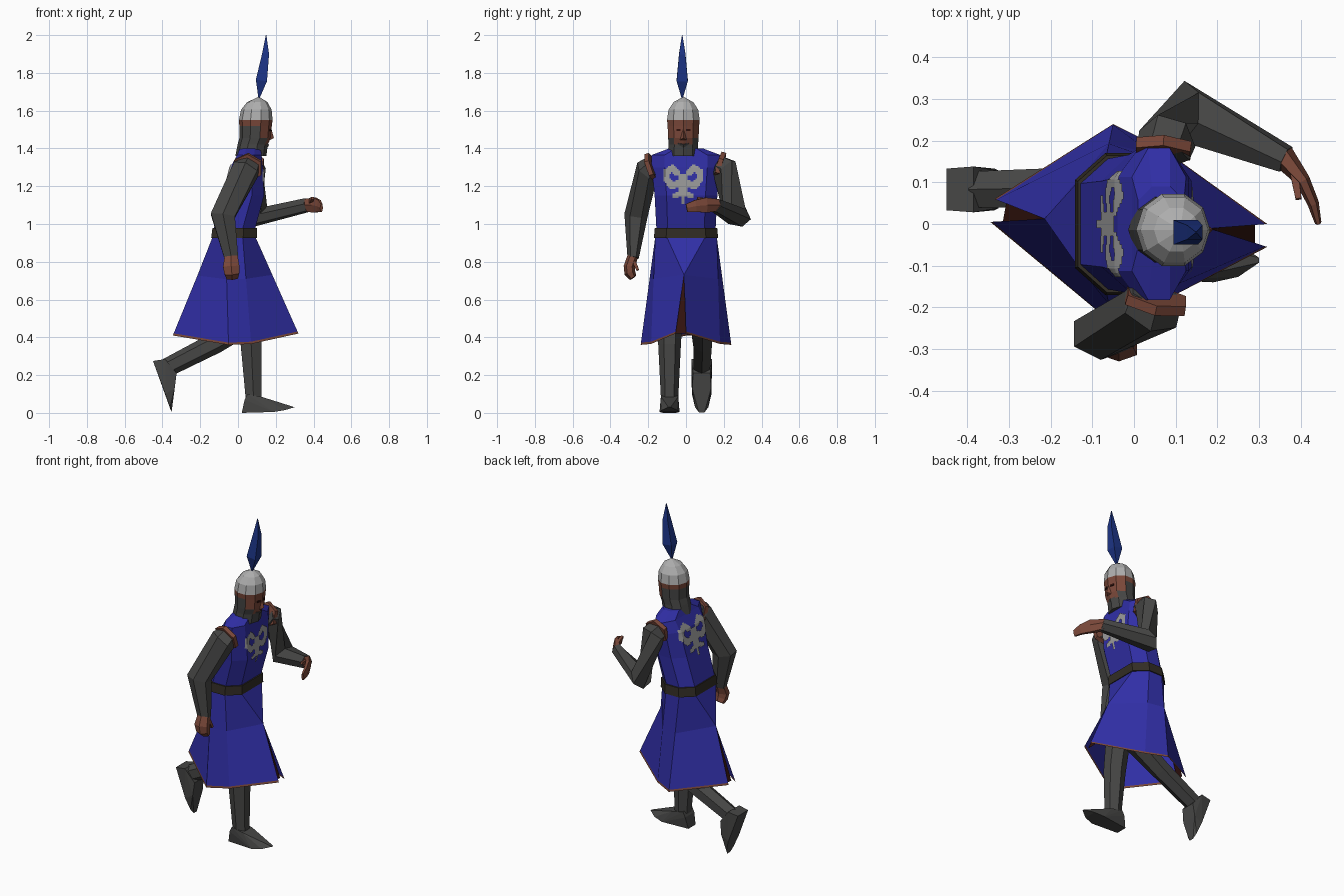
import bpy, bmesh, math
from mathutils import Vector as V
from mathutils.bvhtree import BVHTree

if "Cube" in bpy.data.objects:
    bpy.data.objects.remove(bpy.data.objects["Cube"])


def mat(name, r, g, b):
    m = bpy.data.materials.new(name)
    m.diffuse_color = (r, g, b, 1)
    m.use_nodes = True
    m.node_tree.nodes["Principled BSDF"].inputs["Base Color"].default_value = m.diffuse_color
    return m


BLUE = mat("blue cloth", .03, .028, .38)
GREY = mat("dark mail", .062, .062, .06)
SKIN = mat("brown skin and trim", .20, .066, .042)
STEEL = mat("steel", .42, .42, .42)
PLUME = mat("plume blue", .012, .035, .24)
BELT = mat("belt leather", .032, .026, .018)
DARK = mat("dark lining", .03, .006, .004)
EMBLEM = mat("emblem grey", .33, .33, .33)


def finish(name, bm, *mats):
    bmesh.ops.recalc_face_normals(bm, faces=bm.faces)
    me = bpy.data.meshes.new(name)
    bm.to_mesh(me)
    bm.free()
    for m in mats:
        me.materials.append(m)
    ob = bpy.data.objects.new(name, me)
    bpy.context.collection.objects.link(ob)
    return ob


def loft(name, rings, mats, pick=lambda r, s: 0, caps=True):
    """Skin closed rings; pick(ring, side) gives the material index, None leaves a gap."""
    bm = bmesh.new()
    vs = [[bm.verts.new(p) for p in ring] for ring in rings]
    n = len(rings[0])
    for r in range(len(rings) - 1):
        for s in range(n):
            k = pick(r, s)
            if k is not None:
                t = (s + 1) % n
                bm.faces.new((vs[r][s], vs[r][t], vs[r + 1][t], vs[r + 1][s])).material_index = k
    if caps:
        bm.faces.new(vs[0])
        bm.faces.new(vs[-1]).material_index = pick(len(rings) - 2, 0) or 0
    bmesh.ops.remove_doubles(bm, verts=bm.verts, dist=.0005)
    return finish(name, bm, *mats)


def tube(name, path, m, ref=(1, 0, 0), sides=6):
    """Path of (x, y, z, radius along ref, radius across)."""
    pts = [V(p[:3]) for p in path]
    rings = []
    for i, p in enumerate(path):
        d = V()
        if i:
            d += (pts[i] - pts[i - 1]).normalized()
        if i < len(pts) - 1:
            d += (pts[i + 1] - pts[i]).normalized()
        d.normalize()
        u = (V(ref) - d * d.dot(V(ref))).normalized()
        w = d.cross(u)
        rings.append([pts[i] + u * math.cos(a) * p[3] + w * math.sin(a) * p[4]
                      for a in [(k + .5) * math.tau / sides for k in range(sides)]])
    return loft(name, rings, [m])


def hull(name, pts, m):
    bm = bmesh.new()
    for p in pts:
        bm.verts.new(p)
    bmesh.ops.convex_hull(bm, input=bm.verts)
    return finish(name, bm, m)


def section(z, xb, xf, hw):
    a, d = .62 * hw, xf - xb
    half = [(xf, a), (xb + .7 * d, hw), (xb + .3 * d, hw), (xb, a)]
    return [V((xf, -a, z))] + [V((x, y, z)) for x, y in half] + \
           [V((x, -y, z)) for x, y in half[:0:-1]]


def blend(a, b, t):
    return [p.lerp(q, t) for p, q in zip(a, b)]


# Tunic body and belt
torso = loft("tunic_body", [section(*s) for s in (
    (.92, -.135, .092, .162), (.98, -.128, .092, .157), (1.15, -.078, .138, .166),
    (1.30, -.04, .132, .182), (1.365, -.005, .125, .182), (1.40, .01, .12, .09))], [BLUE])
loft("belt", [section(.925, -.142, .1, .17), section(.98, -.135, .1, .165)], [BELT])

# Flared skirt with a slit at front and back and a brown hem
top = section(.93, -.135, .093, .163)
low = [V(p) for p in ((.32, -.055, .42), (.32, 0, .42), (.07, .18, .365), (-.05, .24, .36),
                      (-.335, .06, .41), (-.345, .005, .41), (-.05, -.24, .36), (.07, -.185, .365))]
mid = blend(top, low, .39)
for i in (0, 4):
    mid[i] = mid[i + 1] = (mid[i] + mid[i + 1]) / 2
loft("skirt", [top, mid, blend(mid, low, .965), low], [BLUE, SKIN],
     lambda r, s: None if r and s in (0, 4) else int(r == 2), caps=False)
for i, nm, dx in ((0, "front_slit_lining", -.03), (4, "back_slit_lining", .03)):
    bm = bmesh.new()
    bm.faces.new([bm.verts.new(p) for p in (mid[i], low[i] + V((dx, 0, 0)), low[i + 1] + V((dx, 0, 0)))])
    finish(nm, bm, DARK)

# Heraldic bird plates, laid on chest and back as small cells
STROKES = [([(0, .03), (0, -.035)], .026), ([(0, -.03), (0, -.095)], .012),
           ([(0, -.045), (.045, -.06)], .013), ([(.0, .01), (.06, -.005), (.088, .03), (.088, .065)], .019),
           ([(.088, .06), (.06, .085), (.03, .062)], .017)]


def near(u, v):
    p = V((abs(u), v))
    for pts, r in STROKES:
        for a, b in zip(pts, pts[1:]):
            a, b = V(a), V(b)
            t = max(0, min(1, (p - a).dot(b - a) / (b - a).length_squared))
            if (p - a.lerp(b, t)).length < r:
                return True
    return False


bm = bmesh.new()
bm.from_mesh(torso.data)
tree = BVHTree.FromBMesh(bm)
bm.free()
for nm, side, yc, zc, wide in (("front_emblem", 1, -.015, 1.21, 1), ("back_emblem", -1, 0, 1.235, 1.22)):
    bm = bmesh.new()
    grid, c = {}, .008

    def corner(i, j):
        if (i, j) not in grid:
            o = V((side, yc + i * c * wide, zc + j * c))
            hit = tree.ray_cast(o, V((-side, 0, 0)))[0]
            grid[i, j] = bm.verts.new(hit + V((side * .006, 0, 0)))
        return grid[i, j]
    for i in range(-14, 14):
        for j in range(-14, 14):
            if near((i + .5) * c, (j + .5) * c):
                bm.faces.new([corner(i, j), corner(i + 1, j), corner(i + 1, j + 1), corner(i, j + 1)])
    finish(nm, bm, EMBLEM)

# Head: mail hood with open face, brown brow band and steel cap
HEAD = ((1.36, .068, .082), (1.42, .078, .08), (1.455, .09, .083), (1.52, .093, .086), (1.55, .094, .089),
        (1.605, .097, .081), (1.645, .102, .054), (1.672, .11, .004))


def head_mat(r, s):
    if r >= 4:
        return 2
    return 1 if r == 3 or (r >= 1 and s in (0, 9)) or (r == 2 and s in (1, 8)) else 0


loft("hooded_head", [[V((x + r * math.cos(a), -.014 + r * 1.02 * math.sin(a), z))
                      for a in [k * math.tau / 10 for k in range(10)]] for z, x, r in HEAD],
     [GREY, SKIN, STEEL], head_mat)
hull("nose", [(.175, -.014, 1.51), (.17, -.032, 1.445), (.17, .004, 1.445), (.19, -.014, 1.455)], SKIN)
for nm, y in (("left_eye", .012), ("right_eye", -.04)):
    hull(nm, [(x - abs(y + dy + .014) * .33, y + dy, z) for x in (.177, .182)
              for dy in (-.011, .011) for z in (1.492, 1.504)], DARK)
hull("chin", [(.15, -.05, 1.43), (.15, .022, 1.43), (.165, -.014, 1.42), (.145, -.014, 1.385),
              (.1, -.05, 1.39), (.1, .022, 1.39)], GREY)

# Plume
tube("plume", [(.111, -.02, 1.665, .004, .004), (.124, -.02, 1.76, .042, .042),
               (.146, -.02, 1.9, .026, .024), (.149, -.02, 2.0, .002, .002)], PLUME, sides=4)

# Sleeves with brown shoulder trim
tube("right_sleeve", [(.055, -.17, 1.305, .07, .06), (.04, -.205, 1.285, .078, .066),
                      (-.08, -.265, 1.045, .074, .062), (-.035, -.28, .82, .042, .03)], GREY)
tube("left_sleeve", [(.07, .17, 1.305, .065, .065), (.08, .205, 1.29, .075, .07),
                     (.12, .27, 1.04, .068, .075), (.365, .155, 1.10, .04, .034)], GREY, ref=(0, .2, 1))
tube("right_shoulder_trim", [(.055, -.172, 1.305, .082, .076), (.05, -.195, 1.297, .084, .076)], SKIN)
tube("left_shoulder_trim", [(.07, .168, 1.31, .075, .076), (.072, .193, 1.303, .077, .076)], SKIN)

# Hands
tube("left_hand", [(.355, .165, 1.10, .036, .03), (.405, .105, 1.10, .046, .018),
                   (.43, .05, 1.095, .036, .014), (.442, .003, 1.085, .024, .008)], SKIN, ref=(0, 0, 1))
tube("left_thumb", [(.385, .12, 1.12, .018, .014), (.395, .06, 1.137, .01, .01)], SKIN, ref=(0, 0, 1), sides=4)
tube("right_hand", [(-.036, -.28, .835, .038, .028), (-.036, -.3, .775, .05, .03),
                    (-.032, -.297, .74, .045, .03), (-.03, -.28, .715, .035, .02)], SKIN)
tube("right_thumb", [(-.01, -.275, .80, .016, .014), (.0, -.255, .755, .01, .01)], SKIN, sides=4)

# Legs: right one standing, left one kicked back
tube("right_leg", [(-.01, -.08, .9, .08, .075), (.055, -.085, .5, .068, .066),
                   (.07, -.087, .36, .064, .06), (.083, -.087, .06, .047, .045)], GREY)
tube("left_leg", [(-.01, .08, .9, .08, .075), (.05, .085, .47, .07, .065), (-.12, .088, .37, .056, .056),
                  (-.375, .083, .24, .05, .05)], GREY, ref=(0, 1, 0))


# Feet: half outlines mirrored about each foot's middle
def foot(name, yc, outline):
    hull(name, [(x, yc + s * w, z) for x, w, z in outline for s in (-1, 1)], GREY)


foot("right_foot", -.087, [(.02, .035, 0), (.035, .045, .07), (.05, .045, .1), (.125, .045, .085),
                           (.18, .04, .05), (.19, .053, .005), (.25, .04, .015), (.3, .006, .03)])
foot("left_foot", .083, [(-.45, .05, .275), (-.41, .05, .17), (-.385, .055, .285), (-.325, .045, .21),
                         (-.335, .05, .13), (-.385, .052, .1), (-.36, .035, .03), (-.352, .015, .003)])
